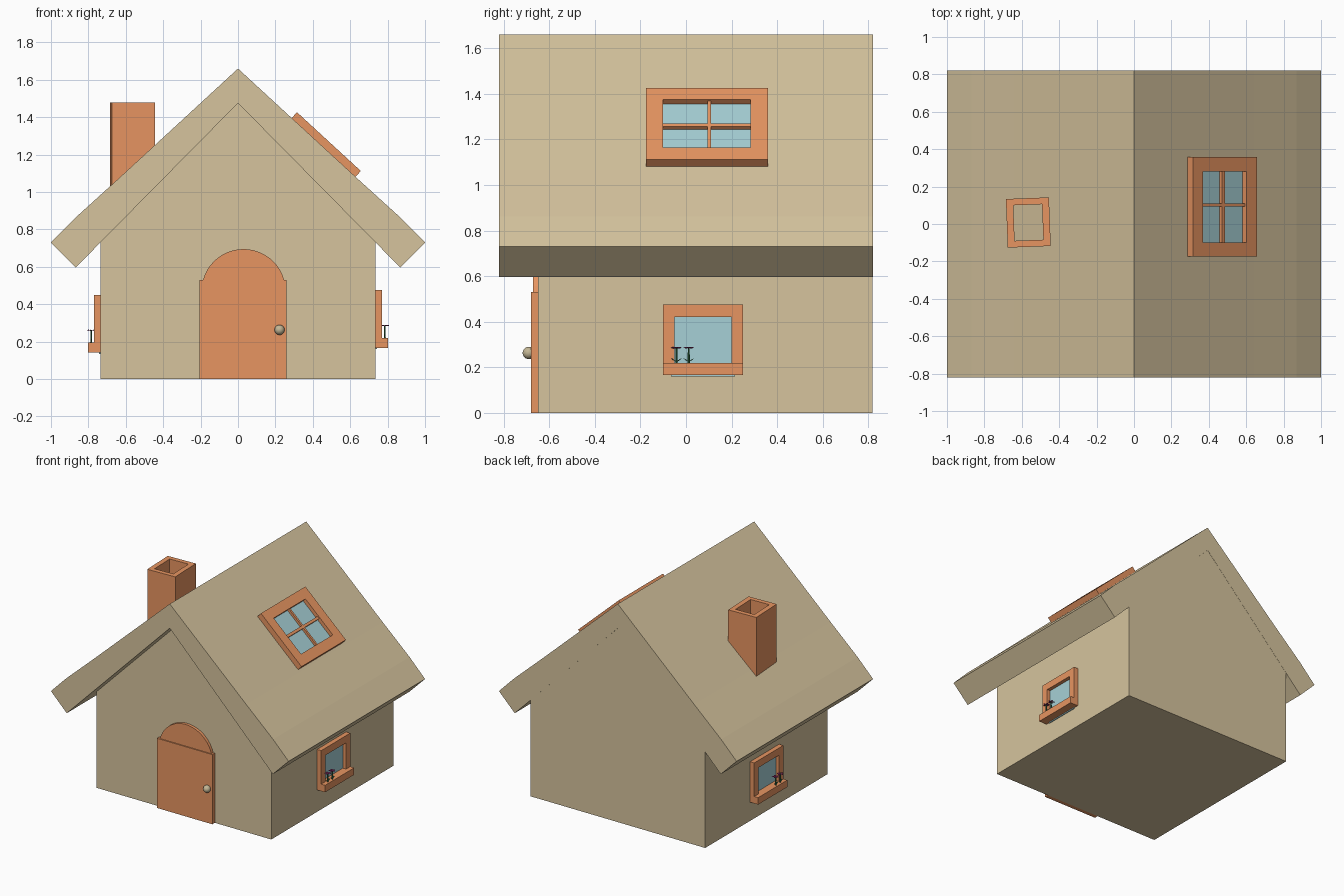
import bpy, bmesh, math
from mathutils import Matrix, Vector

if "Cube" in bpy.data.objects:
    bpy.data.objects.remove(bpy.data.objects["Cube"])


def material(name, rgb):
    m = bpy.data.materials.new(name)
    m.diffuse_color = (*rgb, 1)
    m.use_nodes = True
    m.node_tree.nodes["Principled BSDF"].inputs["Base Color"].default_value = m.diffuse_color
    return m


TAN = material("tan", (0.67, 0.55, 0.34))
ORANGE = material("orange", (0.80, 0.30, 0.12))
GLASS = material("glass", (0.38, 0.63, 0.67))
BRASS = material("brass", (0.55, 0.47, 0.30))
GREEN = material("green", (0.03, 0.16, 0.06))
PINK = material("pink", (0.30, 0.03, 0.16))


def finish(name, bm, mat, matrix=Matrix()):
    bm.transform(matrix)
    bmesh.ops.recalc_face_normals(bm, faces=bm.faces)
    me = bpy.data.meshes.new(name)
    bm.to_mesh(me)
    bm.free()
    me.materials.append(mat)
    ob = bpy.data.objects.new(name, me)
    bpy.context.collection.objects.link(ob)
    return ob


def boxes(name, spans, mat, matrix=Matrix()):
    """Boxes given as (x0, x1, y0, y1, z0, z1), in one object."""
    bm = bmesh.new()
    for x0, x1, y0, y1, z0, z1 in spans:
        place = Matrix.Translation(((x0 + x1) / 2, (y0 + y1) / 2, (z0 + z1) / 2))
        bmesh.ops.create_cube(bm, size=1, matrix=place @ Matrix.Diagonal((x1 - x0, y1 - y0, z1 - z0, 1)))
    return finish(name, bm, mat, matrix)


def prism(name, profile, y0, y1, mat):
    """Extrude an x-z profile along y."""
    bm = bmesh.new()
    face = bm.faces.new([bm.verts.new((x, y0, z)) for x, z in profile])
    ext = bmesh.ops.extrude_face_region(bm, geom=[face])
    bmesh.ops.translate(bm, vec=(0, y1 - y0, 0),
                        verts=[v for v in ext["geom"] if isinstance(v, bmesh.types.BMVert)])
    return finish(name, bm, mat)


# House body and roof, flush at the back
prism("walls", [(-0.735, 0), (0.735, 0), (0.735, 0.737), (0, 1.474), (-0.735, 0.737)], -0.65, 0.819, TAN)
half = [(0.645, 1.066), (0.87, 0.862), (1.0, 0.73), (0.867, 0.597)]
prism("roof", [(0, 1.66)] + half + [(0, 1.475)] + [(-x, z) for x, z in reversed(half)], -0.82, 0.82, TAN)

# Door with arched top and knob
boxes("door", [(-0.205, 0.26, -0.68, -0.645, 0, 0.53)], ORANGE)
arch = [(0.03 + 0.225 * math.cos(a), 0.47 + 0.225 * math.sin(a))
        for a in (math.radians(15 + 150 * i / 20) for i in range(21))]
prism("door_arch", arch, -0.672, -0.645, ORANGE)
bm = bmesh.new()
bmesh.ops.create_uvsphere(bm, u_segments=20, v_segments=12, radius=0.027)
for f in bm.faces:
    f.smooth = True
finish("door_knob", bm, BRASS, Matrix.Translation((0.222, -0.69, 0.263)))

# Hollow chimney, slightly turned
boxes("chimney", [(-0.115, -0.077, -0.13, 0.13, 0.95, 1.478), (0.077, 0.115, -0.13, 0.13, 0.95, 1.478),
                  (-0.077, 0.077, -0.13, -0.095, 0.95, 1.478), (-0.077, 0.077, 0.095, 0.13, 0.95, 1.478)],
      ORANGE, Matrix.Translation((-0.565, 0.008, 0)) @ Matrix.Rotation(math.radians(2.2), 4, 'Z'))

# Skylight laid on the right slope: local x runs downhill, z is the roof normal
tilt = math.atan2(0.92, 1)
slope = Matrix.Translation((0.459, 0.092, 1.24)) @ Matrix.Rotation(tilt, 4, 'Y')
boxes("skylight_frame", [(-0.232, -0.158, -0.267, 0.267, -0.02, 0.04), (0.155, 0.232, -0.267, 0.267, -0.02, 0.04),
                         (-0.158, 0.155, -0.267, -0.192, -0.02, 0.04), (-0.158, 0.155, 0.19, 0.267, -0.02, 0.04)],
      ORANGE, slope)
boxes("skylight_bars", [(-0.158, 0.155, 0.002, 0.018, 0, 0.03), (-0.012, 0.008, -0.192, 0.19, 0, 0.03)],
      ORANGE, slope)
boxes("skylight_glass", [(-0.16, 0.16, -0.195, 0.195, -0.01, 0.012)], GLASS, slope)


def flower(side, place):
    """Stem, two curved leaves and a flat ring of petals."""
    bm = bmesh.new()
    bmesh.ops.create_cone(bm, cap_ends=True, segments=8, radius1=0.005, radius2=0.004, depth=0.065,
                          matrix=Matrix.Translation((0, 0, 0.0325)))
    for s in (-1, 1):
        bmesh.ops.create_icosphere(bm, subdivisions=1, radius=1, matrix=Matrix.Translation((0, s * 0.012, 0.012))
                                   @ Matrix.Rotation(s * 0.6, 4, 'X') @ Matrix.Diagonal((0.005, 0.014, 0.002, 1)))
    finish(side + "_flower_stem", bm, GREEN, place)
    bm = bmesh.new()
    for i in range(5):
        bmesh.ops.create_icosphere(bm, subdivisions=1, radius=1,
                                   matrix=Matrix.Translation((0, 0, 0.066)) @ Matrix.Rotation(i * math.tau / 5, 4, 'Z')
                                   @ Matrix.Translation((0.014, 0, 0)) @ Matrix.Diagonal((0.012, 0.008, 0.003, 1)))
    finish(side + "_flower_petals", bm, PINK, place)


# Side windows, mirrored across x with a small offset on the left
for side, m in (("right", Matrix()),
                ("left", Matrix.Translation((0, 0.03, -0.025)) @ Matrix.Diagonal((-1, 1, 1, 1)))):
    boxes(side + "_window_frame", [(0.72, 0.77, -0.10, 0.25, 0.42, 0.475), (0.72, 0.77, -0.10, -0.05, 0.22, 0.42),
                                   (0.72, 0.77, 0.20, 0.25, 0.22, 0.42)], ORANGE, m)
    boxes(side + "_window_sill", [(0.72, 0.803, -0.10, 0.25, 0.167, 0.22)], ORANGE, m)
    boxes(side + "_window_glass", [(0.70, 0.742, -0.065, 0.215, 0.16, 0.44)], GLASS, m)
    for y in (-0.042, 0.012):
        flower(side, m @ Matrix.Translation((0.785, y, 0.22)))
